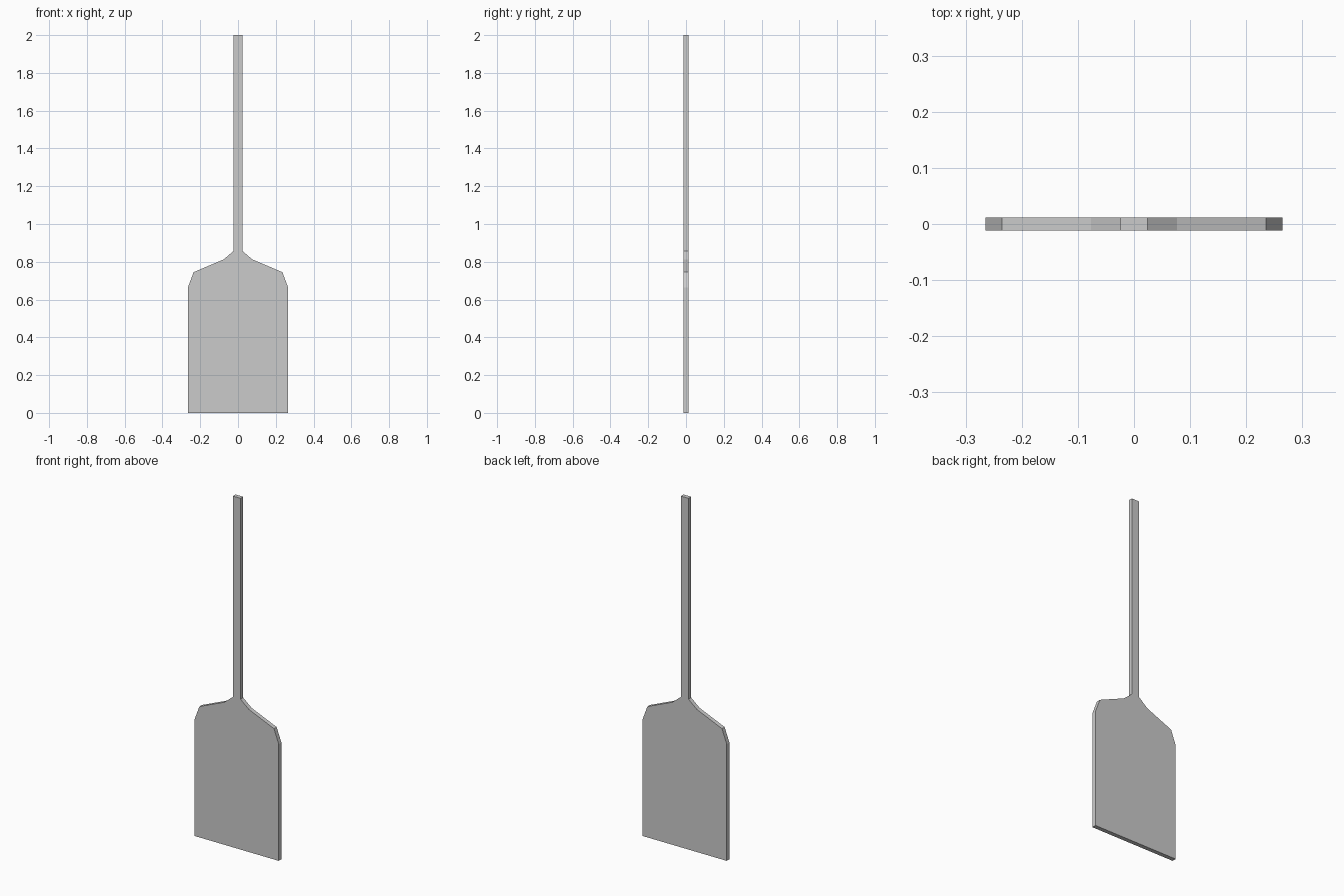
import bpy, bmesh

if "Cube" in bpy.data.objects:
    bpy.data.objects.remove(bpy.data.objects["Cube"])

THICKNESS = 0.024

# Right half of the outline, from the blade bottom up to the handle end (x, z)
half = [(0.265, 0.0), (0.265, 0.665), (0.235, 0.745), (0.077, 0.812),
        (0.0245, 0.856), (0.0245, 2.0)]
outline = half + [(-x, z) for x, z in reversed(half)]

# Flat paddle: blade, shoulders and handle cut from one board
bm = bmesh.new()
face = bm.faces.new([bm.verts.new((x, -THICKNESS / 2, z)) for x, z in outline])
board = bmesh.ops.extrude_face_region(bm, geom=[face], use_keep_orig=True)
back = [v for v in board["geom"] if isinstance(v, bmesh.types.BMVert)]
bmesh.ops.translate(bm, verts=back, vec=(0, THICKNESS, 0))
bmesh.ops.recalc_face_normals(bm, faces=bm.faces)

mesh = bpy.data.meshes.new("paddle")
bm.to_mesh(mesh)
bm.free()
bpy.context.collection.objects.link(bpy.data.objects.new("paddle", mesh))
